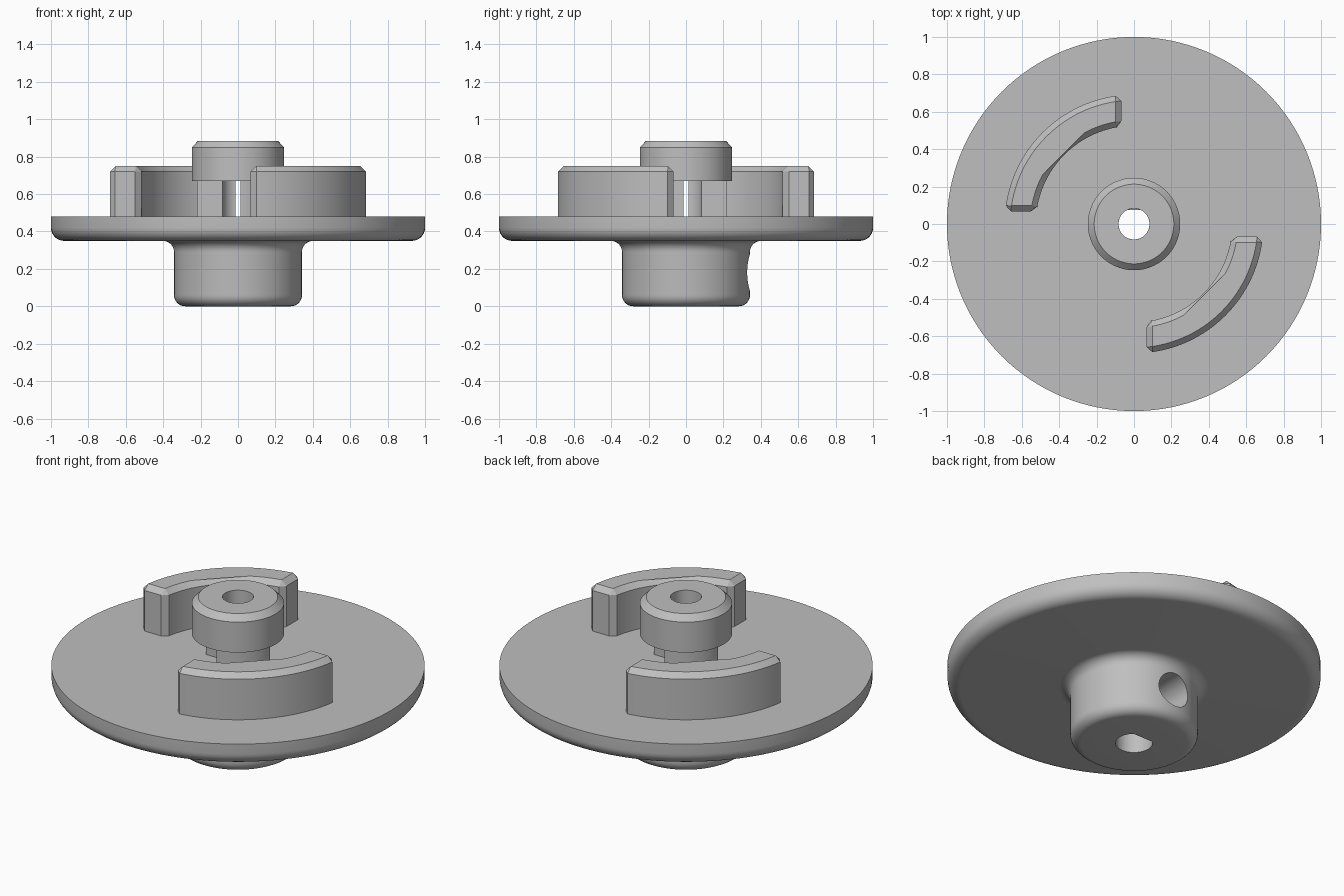
import bpy, bmesh
from math import sin, cos, pi, asin, acos, radians

cube = bpy.data.objects.get("Cube")
if cube:
    bpy.data.objects.remove(cube, do_unlink=True)

grey = bpy.data.materials.new("plain_grey")
grey.use_nodes = True
colour = (0.52, 0.52, 0.52, 1)
grey.diffuse_color = colour
grey.node_tree.nodes["Principled BSDF"].inputs["Base Color"].default_value = colour


def finish(name, bm):
    bmesh.ops.recalc_face_normals(bm, faces=bm.faces)
    mesh = bpy.data.meshes.new(name)
    bm.to_mesh(mesh)
    bm.free()
    mesh.materials.append(grey)
    ob = bpy.data.objects.new(name, mesh)
    bpy.context.collection.objects.link(ob)
    return ob


def smooth(ob):
    bpy.ops.object.select_all(action='DESELECT')
    ob.select_set(True)
    bpy.context.view_layer.objects.active = ob
    bpy.ops.object.shade_smooth_by_angle(angle=radians(30))


def arc(cx, cy, r, a0, a1, n):
    """Points on a circular arc, angles in radians."""
    return [(cx + r * cos(a0 + (a1 - a0) * i / n),
             cy + r * sin(a0 + (a1 - a0) * i / n)) for i in range(n + 1)]


def lathe(name, profile, closed=False, steps=128):
    """Spin an (r, z) profile around z."""
    bm = bmesh.new()
    verts = [bm.verts.new((r, 0, z)) for r, z in profile]
    edges = [bm.edges.new(p) for p in zip(verts, verts[1:])]
    if closed:
        edges.append(bm.edges.new((verts[-1], verts[0])))
    bmesh.ops.spin(bm, geom=verts + edges, cent=(0, 0, 0), axis=(0, 0, 1),
                   angle=2 * pi, steps=steps)
    bmesh.ops.remove_doubles(bm, verts=bm.verts, dist=1e-5)
    return finish(name, bm)


def prism(name, outline, z0, z1, chamfer=0):
    """Extrude an outline; optionally chamfer every sharp edge off the base."""
    bm = bmesh.new()
    base = bm.faces.new([bm.verts.new((x, y, z0)) for x, y in outline])
    out = bmesh.ops.extrude_face_region(bm, geom=[base], use_keep_orig=True)
    top = [v for v in out["geom"] if isinstance(v, bmesh.types.BMVert)]
    bmesh.ops.translate(bm, verts=top, vec=(0, 0, z1 - z0))
    bmesh.ops.recalc_face_normals(bm, faces=bm.faces)
    if chamfer:
        sharp = [e for e in bm.edges if e.calc_face_angle(0) > 0.6
                 and max(v.co.z for v in e.verts) > z0 + 0.01]
        bmesh.ops.bevel(bm, geom=sharp, offset=chamfer, segments=1,
                        affect='EDGES', clamp_overlap=False)
    return finish(name, bm)


def cut(ob, cutters):
    """Subtract the cutters, then throw them away."""
    for c in cutters:
        c.hide_render = True
        m = ob.modifiers.new("cut", 'BOOLEAN')
        m.operation, m.solver, m.object = 'DIFFERENCE', 'EXACT', c
    bpy.context.view_layer.update()
    dg = bpy.context.evaluated_depsgraph_get()
    mesh = bpy.data.meshes.new_from_object(ob.evaluated_get(dg))
    ob.modifiers.clear()
    ob.data = mesh
    for c in cutters:
        bpy.data.objects.remove(c, do_unlink=True)


BORE, FLOOR = 0.083, 0.48
HUB, FILLET, RIM = 0.342, 0.06, 0.07

# Disc and hub as one turned body
profile = [(0, 0)]
profile += arc(HUB - FILLET, FILLET, FILLET, -pi / 2, 0, 8)
profile += arc(HUB + FILLET, 0.35 - FILLET, FILLET, pi, pi / 2, 8)
profile += arc(1 - RIM, 0.35 + RIM, RIM, -pi / 2, 0, 8)
profile += [(1, FLOOR), (0, FLOOR)]
body = lathe("disc_and_hub", profile)

# Round bore, D-shaped shaft socket and set screw hole
bore = prism("bore_cutter", arc(0, 0, BORE, 0, 2 * pi, 48)[:-1], -0.1, 0.6)
flat = asin(0.075 / 0.1)
socket = prism("socket_cutter", arc(0, 0, 0.1, pi - flat, 2 * pi + flat, 40), -0.1, 0.35)
screw = prism("screw_cutter", arc(0, 0, 0.1, 0, 2 * pi, 48)[:-1], 0, 0.5)
screw.rotation_euler.x = -pi / 2
screw.location.z = 0.18
# The flat trims the round bore as well within the socket height
trim = prism("bore_cutter_trim", [(-0.2, 0.075), (0.2, 0.075), (0.2, 0.2), (-0.2, 0.2)], -0.2, 0.35)
cut(bore, [trim])
cut(body, [bore, socket, screw])
smooth(body)

# Raised cap ring
cap = lathe("cap", [(BORE, 0.67), (0.247, 0.67), (0.247, 0.85), (0.213, 0.885),
                    (BORE, 0.885)], closed=True, steps=96)
smooth(cap)


def quarter(r, gap):
    """Arc in the -x +y quadrant, stopping at a gap from both axes."""
    a = asin(gap / r)
    return arc(0, 0, r, pi / 2 + a, pi - a, 28)


# Two quarter posts under the cap and two curved lugs, in opposite quadrants
for side, s in (("back", 1), ("front", -1)):
    def outline(outer, inner, gap):
        pts = quarter(outer, gap) + quarter(inner, gap)[::-1]
        return [(s * x, s * y) for x, y in pts]
    smooth(prism(side + "_post", outline(0.22, BORE, 0.014), FLOOR - 0.01, 0.68))
    smooth(prism(side + "_curved_lug", outline(0.692, 0.525, 0.068), FLOOR - 0.01, 0.75, 0.03))
